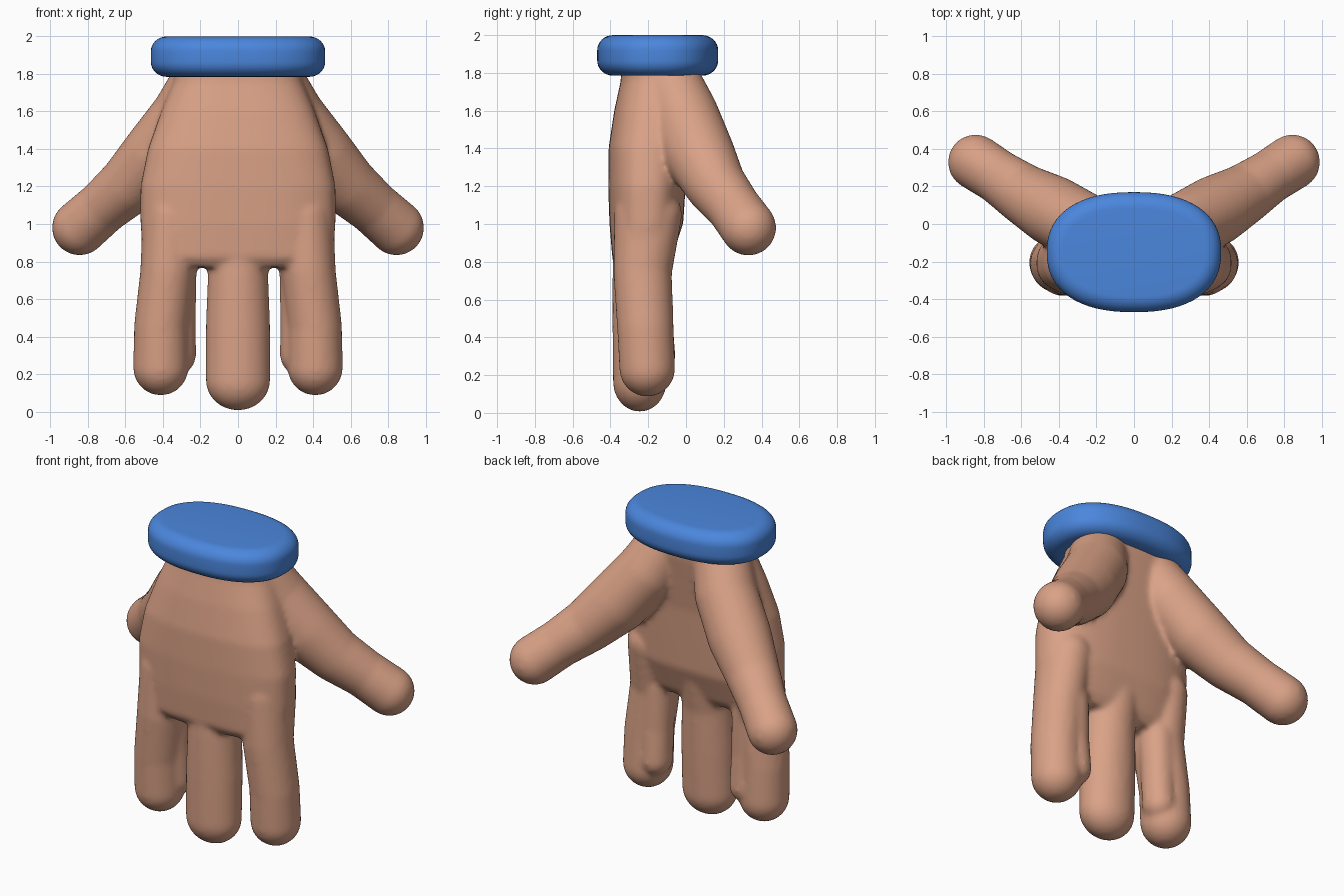
import bpy, bmesh, math

if "Cube" in bpy.data.objects:
    bpy.data.objects.remove(bpy.data.objects["Cube"])


def material(name, rgb):
    m = bpy.data.materials.new(name)
    m.diffuse_color = (*rgb, 1)
    m.use_nodes = True
    m.node_tree.nodes["Principled BSDF"].inputs["Base Color"].default_value = m.diffuse_color
    return m


def ring(bm, z, cy, rx, ry, power, n=64):
    """Rounded-rectangle style ring at height z."""
    verts = []
    for i in range(n):
        a = 2 * math.pi * i / n
        c, s = math.cos(a), math.sin(a)
        x = math.copysign(abs(c) ** (2 / power), c) * rx
        y = math.copysign(abs(s) ** (2 / power), s) * ry
        verts.append(bm.verts.new((x, cy + y, z)))
    return verts


def loft(bm, sections, power):
    """Closed skin through rings listed from bottom to top."""
    rings = [ring(bm, *s, power) for s in sections]
    n = len(rings[0])
    for low, high in zip(rings, rings[1:]):
        for i in range(n):
            j = (i + 1) % n
            bm.faces.new((low[i], low[j], high[j], high[i]))
    bm.faces.new(rings[0][::-1])
    bm.faces.new(rings[-1])


def sphere_points(n=400):
    """Evenly spread points on a unit sphere."""
    points = []
    for i in range(n):
        z = 1 - (2 * i + 1) / n
        r, a = math.sqrt(1 - z * z), i * math.pi * (3 - math.sqrt(5))
        points.append((r * math.cos(a), r * math.sin(a), z))
    return points


BALL = sphere_points()


def limb(bm, points, side=1):
    """Chain of hulls around ellipsoids (x, y, z, rx, ry, rz)."""
    for pair in zip(points, points[1:]):
        verts = [bm.verts.new((side * (x + u * rx), y + v * ry, z + w * rz))
                 for x, y, z, rx, ry, rz in pair for u, v, w in BALL]
        bmesh.ops.convex_hull(bm, input=verts)
        loose = [v for v in bm.verts if not v.link_faces]
        bmesh.ops.delete(bm, geom=loose, context="VERTS")


def finish(bm, name, mat):
    bmesh.ops.recalc_face_normals(bm, faces=bm.faces[:])
    mesh = bpy.data.meshes.new(name)
    bm.to_mesh(mesh)
    bm.free()
    mesh.materials.append(mat)
    ob = bpy.data.objects.new(name, mesh)
    bpy.context.collection.objects.link(ob)
    for p in mesh.polygons:
        p.use_smooth = True
    return ob


skin = material("skin", (0.70, 0.36, 0.24))
blue = material("blue", (0.07, 0.24, 0.72))

# Palm: tapers up into the cuff
hand = bmesh.new()
loft(hand, [(0.77, -0.235, 0.44, 0.12), (0.82, -0.235, 0.505, 0.155),
            (1.0, -0.21, 0.52, 0.195), (1.2, -0.207, 0.52, 0.205),
            (1.4, -0.20, 0.48, 0.21), (1.6, -0.17, 0.41, 0.21),
            (1.76, -0.14, 0.345, 0.205), (1.92, -0.14, 0.32, 0.20)], 2.6)

# Middle finger
limb(hand, [(0, -0.245, 0.165, 0.172, 0.142, 0.16), (0, -0.24, 0.45, 0.172, 0.15, 0.15),
            (0, -0.235, 0.72, 0.162, 0.155, 0.15), (0, -0.20, 1.05, 0.16, 0.18, 0.15)])

for side in (-1, 1):
    # Outer finger
    limb(hand, [(0.412, -0.205, 0.235, 0.148, 0.148, 0.15),
                (0.41, -0.215, 0.45, 0.145, 0.15, 0.15),
                (0.375, -0.23, 0.75, 0.146, 0.155, 0.15),
                (0.36, -0.20, 1.05, 0.15, 0.18, 0.15)], side)
    # Pad on the inner rear of the outer finger
    limb(hand, [(0.318, -0.155, 0.30, 0.095, 0.10, 0.10),
                (0.325, -0.17, 0.50, 0.10, 0.10, 0.10),
                (0.325, -0.185, 0.78, 0.105, 0.11, 0.10)], side)
    # Thumb, flowing from the cuff outwards and back
    limb(hand, [(x, y, z, r, r, r) for x, y, z, r in (
        (0.845, 0.33, 0.98, 0.148), (0.72, 0.25, 1.09, 0.144),
        (0.58, 0.155, 1.21, 0.162), (0.43, 0.07, 1.37, 0.188),
        (0.28, -0.01, 1.57, 0.185), (0.18, -0.10, 1.78, 0.165))], side)

hand_ob = finish(hand, "hand", skin)
remesh = hand_ob.modifiers.new("fuse", "REMESH")
remesh.mode = "VOXEL"
remesh.voxel_size = 0.014
remesh.use_smooth_shade = True
soften = hand_ob.modifiers.new("soften", "SMOOTH")
soften.factor = 0.5
soften.iterations = 14

# Wrist cuff: thick oval pad with rounded rims
cuff = bmesh.new()
sections = []
for centre_z, start in ((1.865, -90), (1.92, 0)):
    for k in range(9):
        a = math.radians(start + k * 90 / 8)
        inset = 0.085 * (1 - math.cos(a))
        sections.append((centre_z + 0.08 * math.sin(a), -0.15, 0.465 - inset, 0.32 - inset))
loft(cuff, sections, 2.35)
cuff_ob = finish(cuff, "wrist_cuff", blue)
bpy.context.view_layer.objects.active = cuff_ob
cuff_ob.select_set(True)
bpy.ops.object.shade_smooth_by_angle(angle=math.radians(40))
